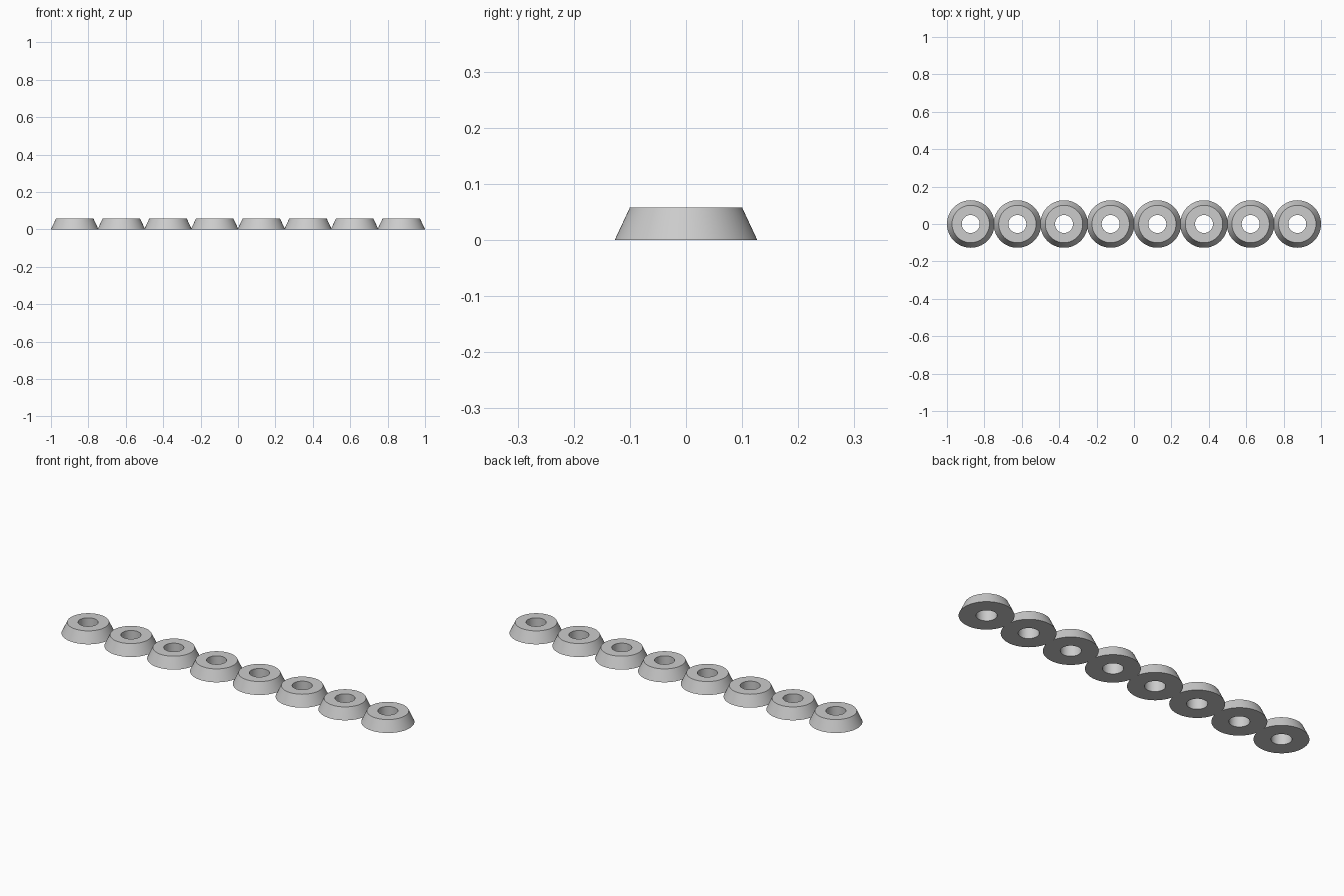
import bpy, bmesh, math

if "Cube" in bpy.data.objects:
    bpy.data.objects.remove(bpy.data.objects["Cube"])

COUNT = 8
R_BASE, R_TOP, R_HOLE, HEIGHT = 0.127, 0.10, 0.048, 0.058
SIDES = 64
PITCH = (2 - 2 * R_BASE) / (COUNT - 1)

grey = bpy.data.materials.new("light grey")
grey.diffuse_color = (0.6, 0.6, 0.6, 1)
grey.use_nodes = True
grey.node_tree.nodes["Principled BSDF"].inputs["Base Color"].default_value = grey.diffuse_color


def make_foot_mesh():
    """Tapered ring: a closed four-point profile turned around z."""
    profile = [(R_BASE, 0), (R_TOP, HEIGHT), (R_HOLE, HEIGHT), (R_HOLE, 0)]
    bm = bmesh.new()
    rings = []
    for i in range(SIDES):
        a = 2 * math.pi * i / SIDES
        rings.append([bm.verts.new((r * math.cos(a), r * math.sin(a), z)) for r, z in profile])
    for i in range(SIDES):
        here, after = rings[i], rings[(i + 1) % SIDES]
        for j in range(4):
            k = (j + 1) % 4
            bm.faces.new((here[j], after[j], after[k], here[k]))
    bmesh.ops.recalc_face_normals(bm, faces=bm.faces)
    mesh = bpy.data.meshes.new("tapered_foot")
    bm.to_mesh(mesh)
    bm.free()
    mesh.materials.append(grey)
    return mesh


# Row of identical tapered feet, slightly overlapping at the base
foot_mesh = make_foot_mesh()
for n in range(COUNT):
    foot = bpy.data.objects.new(f"tapered_foot_{n + 1}", foot_mesh)
    foot.location.x = (n - (COUNT - 1) / 2) * PITCH
    bpy.context.collection.objects.link(foot)

# Smooth walls with sharp rims (the mesh is shared by all feet)
bpy.context.view_layer.objects.active = foot
foot.select_set(True)
bpy.ops.object.shade_smooth_by_angle(angle=math.radians(30))
